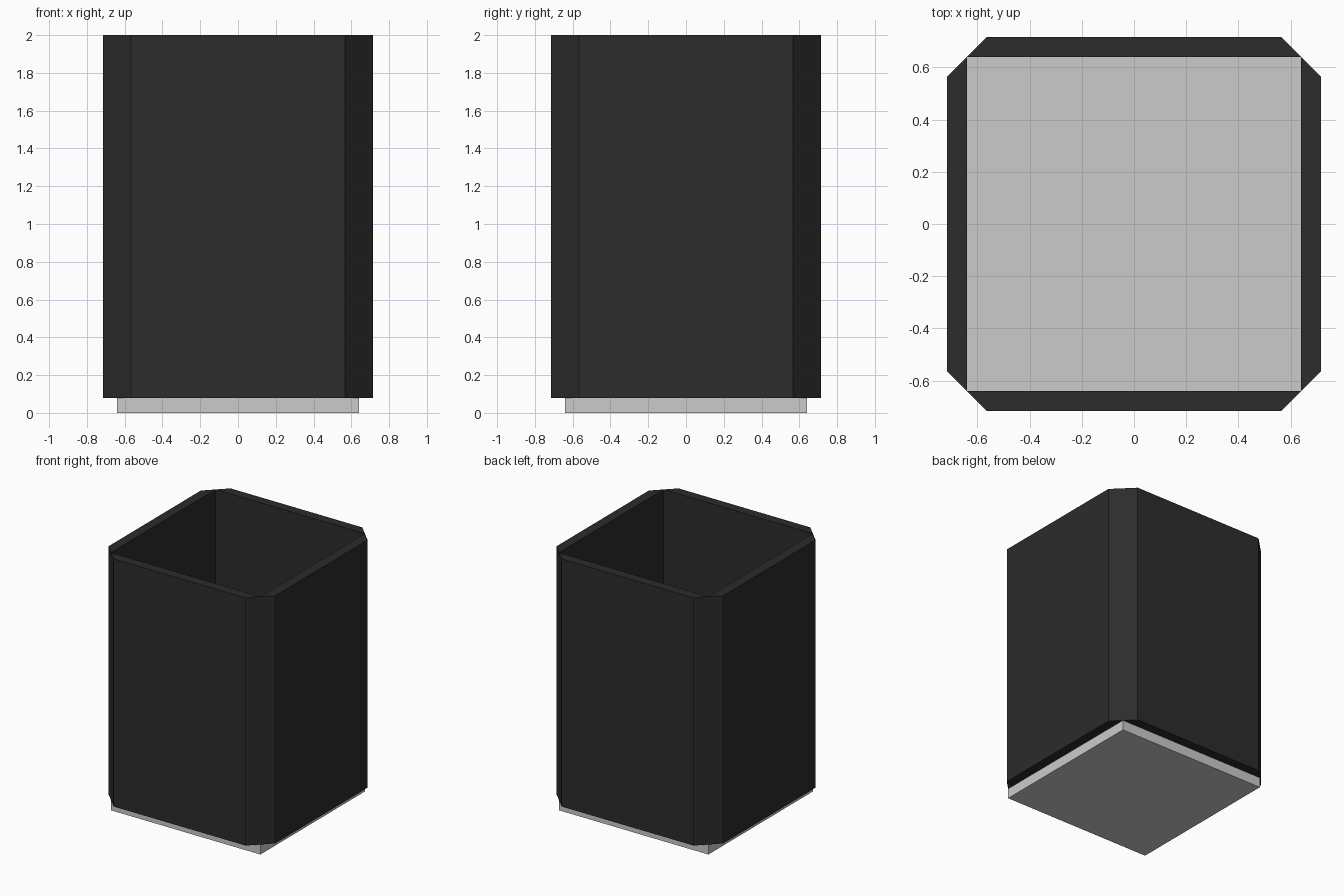
import bpy, bmesh, math
from mathutils import Matrix

if "Cube" in bpy.data.objects:
    bpy.data.objects.remove(bpy.data.objects["Cube"])

INNER, OUTER, FLAT = 0.641, 0.716, 0.566   # opening, outer face, half width of outer face
BASE_H, TOP = 0.078, 2.0

dark = bpy.data.materials.new("dark_panel")
dark.diffuse_color = (0.025, 0.025, 0.025, 1)
dark.use_nodes = True
dark.node_tree.nodes["Principled BSDF"].inputs["Base Color"].default_value = dark.diffuse_color


def prism(name, outline, z0, z1, angle=0.0, material=None):
    """Extrude a flat outline upward, then turn it about z."""
    bm = bmesh.new()
    face = bm.faces.new([bm.verts.new((x, y, z0)) for x, y in outline])
    up = bmesh.ops.extrude_face_region(bm, geom=[face])["geom"]
    bmesh.ops.translate(bm, vec=(0, 0, z1 - z0),
                        verts=[g for g in up if isinstance(g, bmesh.types.BMVert)])
    bmesh.ops.transform(bm, matrix=Matrix.Rotation(angle, 4, 'Z'), verts=bm.verts)
    bmesh.ops.recalc_face_normals(bm, faces=bm.faces)
    mesh = bpy.data.meshes.new(name)
    bm.to_mesh(mesh)
    bm.free()
    if material:
        mesh.materials.append(material)
    obj = bpy.data.objects.new(name, mesh)
    bpy.context.collection.objects.link(obj)
    return obj


# Grey base slab, which is also the floor
prism("base", [(-INNER, -INNER), (INNER, -INNER), (INNER, INNER), (-INNER, INNER)], 0, BASE_H)

# Four mitred wall panels, meeting at the inner corners
panel = [(-FLAT, -OUTER), (FLAT, -OUTER), (INNER, -INNER), (-INNER, -INNER)]
for i, side in enumerate(("front", "right", "back", "left")):
    prism(side + "_wall", panel, BASE_H, TOP, i * math.pi / 2, dark)
